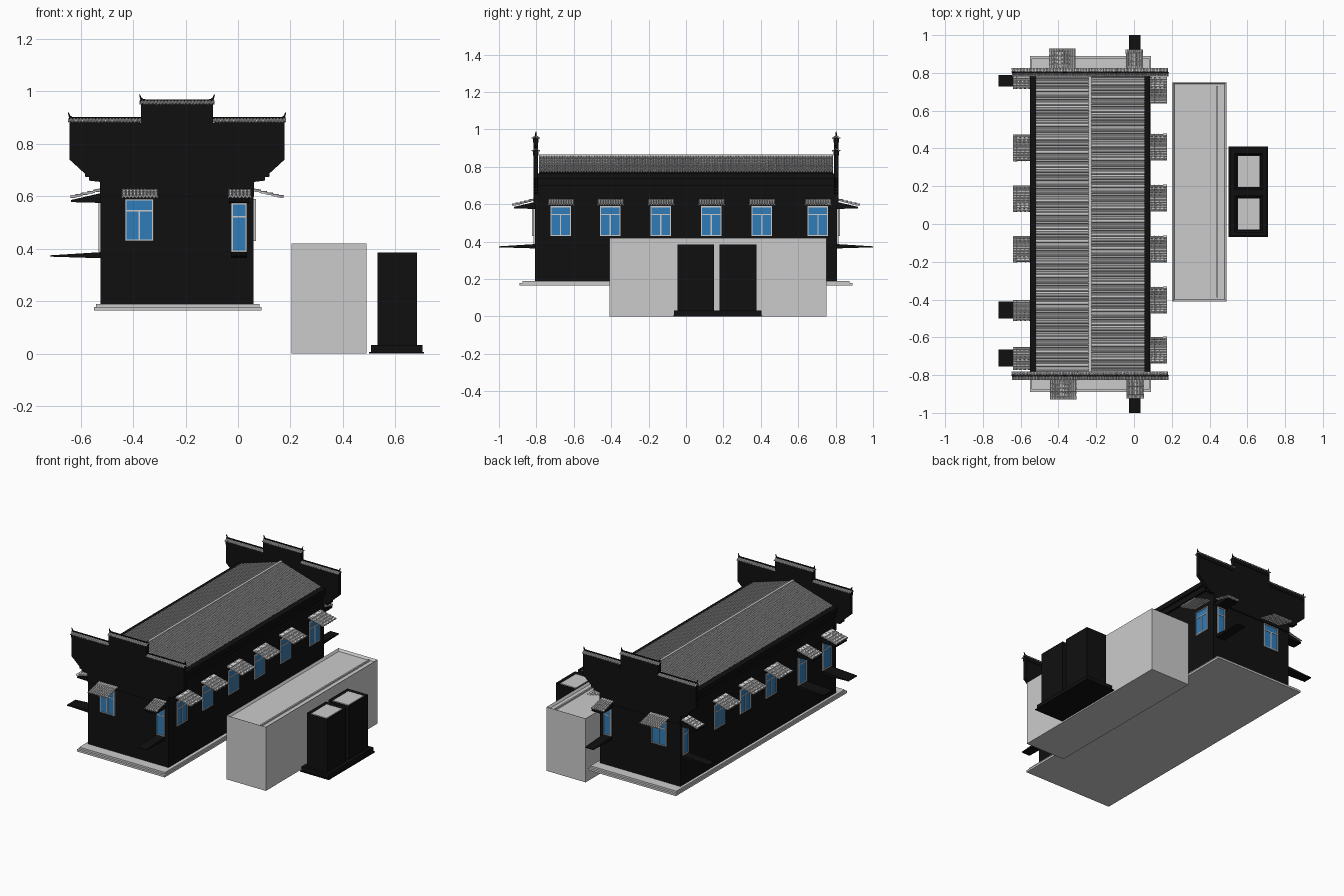
import bpy, bmesh
from math import radians
from mathutils import Matrix, Vector

if "Cube" in bpy.data.objects:
    bpy.data.objects.remove(bpy.data.objects["Cube"])


def material(name, color):
    m = bpy.data.materials.new(name)
    m.diffuse_color = color
    m.use_nodes = True
    m.node_tree.nodes["Principled BSDF"].inputs["Base Color"].default_value = m.diffuse_color
    return m


BLACK = material("black_wall", (0.005, 0.005, 0.005, 1))
BLUE = material("blue_glass", (0.03, 0.2, 0.48, 1))
CX = -0.2325                                   # building centre line
X0, X1, Y1 = -0.525, 0.06, 0.808               # wall planes


def finish(name, bm, mat=None, matrix=None):
    bmesh.ops.recalc_face_normals(bm, faces=bm.faces)
    me = bpy.data.meshes.new(name)
    bm.to_mesh(me)
    bm.free()
    ob = bpy.data.objects.new(name, me)
    bpy.context.collection.objects.link(ob)
    if mat:
        me.materials.append(mat)
    if matrix:
        ob.matrix_world = matrix
    return ob


def add_box(bm, x0, x1, y0, y1, z0, z1):
    size = Matrix.Diagonal((x1 - x0, y1 - y0, z1 - z0, 1))
    mid = Matrix.Translation(((x0 + x1) / 2, (y0 + y1) / 2, (z0 + z1) / 2))
    return bmesh.ops.create_cube(bm, size=1, matrix=mid @ size)["verts"]


def boxes(name, dims, mat=None, matrix=None):
    bm = bmesh.new()
    for d in dims:
        add_box(bm, *d)
    return finish(name, bm, mat, matrix)


def prism(name, pts, axis, a, b, mat=None, matrix=None):
    """Extrude a 2D outline along x or y from a to b."""
    bm = bmesh.new()
    to3d = (lambda p: (a, p[0], p[1])) if axis == "x" else (lambda p: (p[0], a, p[1]))
    face = bm.faces.new([bm.verts.new(to3d(p)) for p in pts])
    ext = bmesh.ops.extrude_face_region(bm, geom=[face])["geom"]
    move = Vector((b - a, 0, 0)) if axis == "x" else Vector((0, b - a, 0))
    bmesh.ops.translate(bm, vec=move, verts=[v for v in ext if isinstance(v, bmesh.types.BMVert)])
    return finish(name, bm, mat, matrix)


def tiles(name, width, run, drop, ribs, rows, matrix, rib=0.006, lift=0.004, thick=0.0):
    """Ribbed tile sheet sloping down towards local -y, in overlapping rows."""
    bm = bmesh.new()
    shape = [(0, 0), (0.4, 0), (0.5, 0.7), (0.7, 1), (0.9, 0.7)]
    across = [((i + u) / ribs, h) for i in range(ribs) for u, h in shape] + [(1, 0)]
    down = [((r + e) / rows, e) for r in range(rows) for e in (0, 1)]
    grid = [[bm.verts.new(((u - 0.5) * width, -v * run, -v * drop + h * rib + e * lift))
             for u, h in across] for v, e in down]
    for r0, r1 in zip(grid, grid[1:]):
        for i in range(len(across) - 1):
            bm.faces.new((r0[i], r1[i], r1[i + 1], r0[i + 1]))
    ob = finish(name, bm, None, matrix)
    if thick:
        mod = ob.modifiers.new("thickness", "SOLIDIFY")
        mod.thickness = thick
    return ob


def place(x, y, z, deg):
    return Matrix.Translation((x, y, z)) @ Matrix.Rotation(radians(deg), 4, "Z")


# Plinth, walls and eaves
boxes("plinth", [(-0.55, 0.09, -0.89, 0.89, 0.165, 0.178),
                 (-0.542, 0.082, -0.875, 0.875, 0.178, 0.19)])
boxes("walls", [(X0, X1, -Y1, Y1, 0.19, 0.75)], BLACK)
boxes("eaves", [(-0.538, 0.073, -0.79, 0.79, 0.70, 0.735),
                (-0.55, 0.085, -0.79, 0.79, 0.735, 0.765)], BLACK)

# Main pitched roof
prism("roof_core", [(X0, 0.75), (X1, 0.75), (CX, 0.85)], "y", -0.785, 0.785, BLACK)
for deg, side in ((90, "right"), (-90, "left")):
    tiles("roof_tiles_" + side, 1.57, 0.287, 0.087, 110, 14, place(CX, 0, 0.853, deg))
boxes("roof_ridge", [(CX - 0.008, CX + 0.008, -0.785, 0.785, 0.845, 0.865)])

# Stepped gable walls with tiled caps and upturned tips
half = [(0.293, 0.60), (0.293, 0.655), (0.335, 0.66), (0.335, 0.673), (0.352, 0.675),
        (0.352, 0.687), (0.41, 0.74), (0.41, 0.88), (0.138, 0.88), (0.138, 0.95)]
outline = [(CX + x, z) for x, z in half] + [(CX - x, z) for x, z in reversed(half)]


def cap(name, x0, x1, z, y, tips):
    w, mid = x1 - x0, (x0 + x1) / 2
    boxes(name + "_beam", [(x0 + 0.004, x1 - 0.004, y - 0.015, y + 0.015, z - 0.022, z + 0.004)], BLACK)
    for deg in (0, 180):
        tiles(name + "_tiles", w, 0.021, 0.014, 22, 2, place(mid, y, z + 0.01, deg),
              0.004, 0.002, 0.003)
    boxes(name + "_ridge", [(x0, x1, y - 0.005, y + 0.005, z + 0.004, z + 0.018)], BLACK)
    for s in tips:
        end = x1 if s > 0 else x0
        cu = bpy.data.curves.new(name + "_tip", "CURVE")
        cu.dimensions = "3D"
        cu.bevel_depth, cu.bevel_resolution, cu.use_fill_caps = 0.005, 1, True
        cu.materials.append(BLACK)
        sp = cu.splines.new("POLY")
        path = [(-0.03, 0.013, 1), (-0.012, 0.015, 1), (-0.003, 0.022, 0.8), (0.002, 0.036, 0.4)]
        sp.points.add(len(path) - 1)
        for p, (dx, dz, r) in zip(sp.points, path):
            p.co, p.radius = (end + s * dx, y, z + dz, 1), r
        bpy.context.collection.objects.link(bpy.data.objects.new(name + "_tip", cu))


for end, s in (("front", -1), ("back", 1)):
    y = s * 0.803
    prism(end + "_gable", outline, "y", y - 0.012, y + 0.012, BLACK)
    cap(end + "_cap_left", CX - 0.413, CX - 0.138, 0.884, y, (-1,))
    cap(end + "_cap_right", CX + 0.138, CX + 0.413, 0.884, y, (1,))
    cap(end + "_cap_top", CX - 0.141, CX + 0.141, 0.952, y, (-1, 1))


# Windows with tiled awnings; narrow ones also get a sloped ledge
def window(name, m, w, aw, z0, z1, narrow=False):
    h, f = w / 2, 0.006
    bar = z0 + 0.72 * (z1 - z0)
    parts = [(-h, -h + f, -0.008, 0, z0, z1), (h - f, h, -0.008, 0, z0, z1),
             (-h, h, -0.008, 0, z0, z0 + f), (-h, h, -0.008, 0, z1 - f, z1),
             (-h, h, -0.007, 0, bar - 0.003, bar + 0.003)]
    if not narrow:
        parts.append((-0.003, 0.003, -0.007, 0, z0, bar))
    boxes(name + "_frame", parts, None, m)
    boxes(name + "_glass", [(-h + f, h - f, -0.004, 0, z0 + f, z1 - f)], BLUE, m)
    tiles(name + "_awning", aw, 0.114, 0.028, max(5, round(aw / 0.0135)), 5,
          m @ Matrix.Translation((0, 0, 0.618)), 0.006, 0.003, 0.006)
    a = aw / 2 - 0.004
    if narrow:
        prism(name + "_awning_base", [(0, 0.612), (-0.112, 0.586), (-0.112, 0.578), (0, 0.575)],
              "x", -a, a, BLACK, m)
        b = max(0.03, w / 2)
        prism(name + "_ledge", [(0, 0.364), (0, 0.387), (-0.192, 0.375), (-0.192, 0.370)],
              "x", -b, b, BLACK, m)


for i, y in enumerate((-0.67, -0.405, -0.135, 0.135, 0.405, 0.705)):
    window(f"right_window_{i}", place(X1, y, 0, 90), 0.11, 0.135, 0.43, 0.59)
for i, y in enumerate((-0.13, 0.137, 0.405)):
    window(f"left_window_{i}", place(X0, y, 0, -90), 0.11, 0.135, 0.43, 0.59)
for i, (y, w, aw) in enumerate(((0.758, 0.06, 0.075), (-0.455, 0.09, 0.105), (-0.71, 0.09, 0.115))):
    window(f"left_narrow_window_{i}", place(X0, y, 0, -90), w, aw, 0.388, 0.575, True)
for end, s, deg in (("front", -1, 0), ("back", 1, 180)):
    y = s * 0.815
    window(end + "_window", place(-0.377, y, 0, deg), 0.11, 0.135, 0.43, 0.59)
    window(end + "_narrow_window", place(0.004, s * 0.8085 + s * 0.0, 0, deg),
           0.06, 0.085, 0.388, 0.575, True)


# Open-topped block: a box whose top is inset and sunk
def sunk_box(name, dims, rim, depth, mat=None):
    bm = bmesh.new()
    add_box(bm, *dims)
    top = max(bm.faces, key=lambda f: f.calc_center_median().z)
    bmesh.ops.inset_region(bm, faces=[top], thickness=rim)
    bmesh.ops.translate(bm, vec=(0, 0, -depth), verts=top.verts)
    return finish(name, bm, mat)


# Grey annex with shallow parapet and inner kerb
sunk_box("annex", (0.205, 0.49, -0.41, 0.75, 0, 0.42), 0.014, 0.015)
boxes("annex_kerb", [(0.436, 0.446, -0.39, 0.73, 0.40, 0.415)])

# Twin dark blocks on a stepped base
boxes("twin_base", [(0.50, 0.71, -0.07, 0.41, 0, 0.006),
                    (0.508, 0.703, -0.063, 0.403, 0.006, 0.033)], BLACK)
for i, y in enumerate((-0.045, 0.18)):
    sunk_box(f"twin_block_{i}", (0.533, 0.682, y, y + 0.196, 0.03, 0.385), 0.016, 0.01, BLACK)
    boxes(f"twin_block_lid_{i}", [(0.55, 0.665, y + 0.017, y + 0.179, 0.37, 0.38)])
